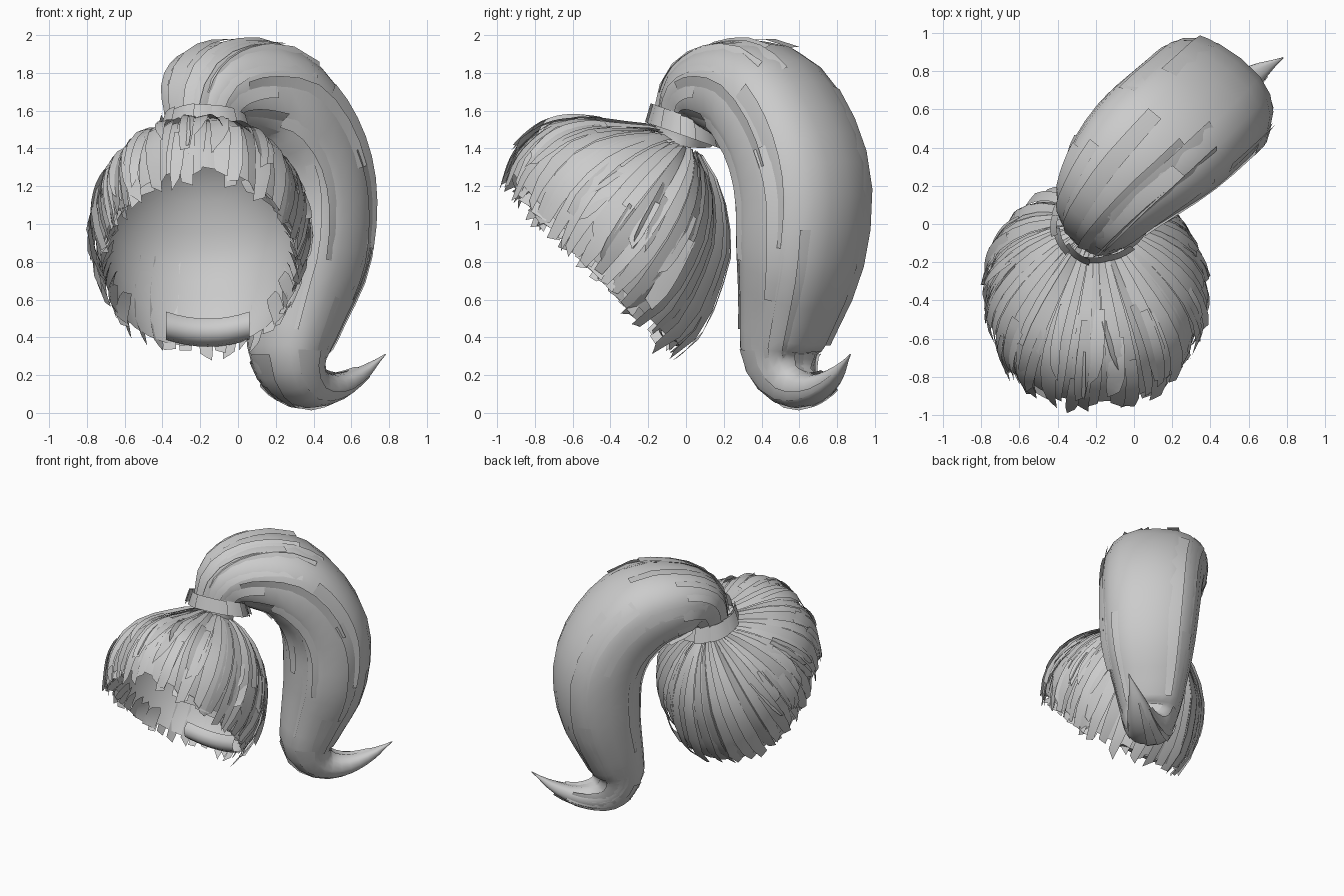
import bpy, bmesh, math, random
from mathutils import Vector as V

if "Cube" in bpy.data.objects:
    bpy.data.objects.remove(bpy.data.objects["Cube"])

random.seed(4)


def make(name, sheets):
    """Build one smooth object from (function, nu, nv) parameter sheets."""
    bm = bmesh.new()
    for fn, nu, nv in sheets:
        g = [[bm.verts.new(fn(i / nu, j / nv)) for j in range(nv + 1)] for i in range(nu + 1)]
        for i in range(nu):
            for j in range(nv):
                bm.faces.new((g[i][j], g[i + 1][j], g[i + 1][j + 1], g[i][j + 1]))
    bmesh.ops.remove_doubles(bm, verts=bm.verts, dist=0.0005)
    bmesh.ops.recalc_face_normals(bm, faces=bm.faces)
    for f in bm.faces:
        f.smooth = True
    me = bpy.data.meshes.new(name)
    bm.to_mesh(me)
    bm.free()
    ob = bpy.data.objects.new(name, me)
    bpy.context.collection.objects.link(ob)
    return ob


def smooth(a, b, x):
    x = max(0, min(1, (x - a) / (b - a)))
    return x * x * (3 - 2 * x)


# Head surface: polar angle t from the gather axis, azimuth p (0 = front)
C = V((-0.2, -0.36, 0.95))
AX, FR, SX = V((0, 0.6, 0.8)), V((0, -0.8, 0.6)), V((1, 0, 0))


def head(t, p, off=0):
    c = math.cos(p)
    r = 0.58 + 0.02 * (1 - smooth(0, 60, t)) + off
    if c > 0:
        r += 0.13 * c * c * smooth(30, 75, t) - 0.03 * c * smooth(85, 105, t)
    else:
        r += 0.03 * c * c * smooth(40, 75, t) + 0.11 * c * c * smooth(75, 120, t)
    a = math.radians(t)
    return C + r * (math.cos(a) * AX + math.sin(a) * (c * FR + math.sin(p) * SX))


def rim(p):
    return 110 - 9 * math.cos(p) + 6 * abs(math.sin(p))


make("hair_cap", [(lambda u, v: head(10 + u * (rim(v * math.tau) - 16), v * math.tau, -0.025), 12, 40)])


# Layered strips of hair radiating from the gather to the brim
def strip(p, w, t0, t1, o0, o1, tilt, skew):
    def fn(u, v):
        k = v - 0.5
        taper = 1 - 0.35 * smooth(0.75, 1, u)
        return head(t0 + u * (t1 - t0) + 5 * k * skew * u, p + k * w * taper + skew * 0.05 * u,
                    o0 + (o1 - o0) * u + tilt * k)
    return fn, 8, 2


strips = []
R = random.uniform
for i in range(46):
    p = i / 46 * math.tau
    strips.append(strip(p, 0.15, 11, rim(p) + R(-4, 2), 0, R(-0.02, 0.012), R(-0.03, 0.03), R(-1, 1)))
for i in range(40):
    p = R(-2.2, 2.2)
    t0 = R(45, 80)
    strips.append(strip(p, R(0.08, 0.15), t0, min(t0 + R(22, 40), rim(p) + 2), R(-0.02, 0.01),
                        R(0, 0.015), R(-0.04, 0.04), R(-1.5, 1.5)))
make("hair_strips", strips)

# Inward-curling cards along the temples
make("temple_cards", [strip(s * (0.5 + 0.16 * i), 0.2, rim(0.5 + 0.16 * i) - 1, rim(0.5 + 0.16 * i) - 12,
                            -0.01, R(-0.11, -0.07), R(-0.03, 0.03), R(-1, 1))
                      for s in (-1, 1) for i in range(12)])

# Turned-under roll at the nape
make("nape_roll", [(lambda u, v: V((-0.38 + 0.44 * u,
                                    -0.03 - 0.1 * math.sin(v * 2.6) - 0.1 * (u - 0.5) ** 2,
                                    0.43 - 0.08 * math.cos(v * 2.6) + 0.15 * (u - 0.5) ** 2)), 8, 5)])

# Ponytail: centre, half width, half thickness
K = [(-0.2, -0.02, 1.43, .17, .14), (-0.2, 0.02, 1.55, .19, .16), (-0.17, 0.1, 1.67, .26, .21),
     (-0.06, 0.24, 1.71, .33, .26), (0.12, 0.41, 1.66, .38, .3), (0.28, 0.55, 1.45, .38, .31),
     (0.36, 0.62, 1.17, .37, .32), (0.36, 0.6, 0.82, .34, .3), (0.3, 0.54, 0.52, .27, .24),
     (0.27, 0.5, 0.3, .21, .19), (0.34, 0.57, 0.15, .16, .13), (0.49, 0.68, 0.13, .11, .08),
     (0.64, 0.79, 0.2, .06, .045), (0.78, 0.87, 0.31, .004, .003)]
P = V((0.78, -0.63, 0))


def key(s):
    s = max(0, min(0.9999, s)) * (len(K) - 1)
    i = int(s)
    f = s - i
    a, b, c, d = (K[max(0, min(len(K) - 1, i + n))] for n in (-1, 0, 1, 2))
    return [0.5 * (2 * q + (r - o) * f + (2 * o - 5 * q + 4 * r - e) * f * f
                   + (3 * q - o - 3 * r + e) * f ** 3) for o, q, r, e in zip(a, b, c, d)]


def tail(s, ang, off=0):
    k, k0, k1 = key(s), key(s - 0.02), key(s + 0.02)
    tan = (V(k1[:3]) - V(k0[:3])).normalized()
    n = tan.cross(P).normalized()
    c, d = math.cos(ang), math.sin(ang)
    c, d = (math.copysign(abs(q) ** 0.82, q) for q in (c, d))
    return V(k[:3]) + P * c * max(0.003, k[3] + off) + n * d * max(0.003, k[4] + off)


make("ponytail", [(lambda u, v: tail(u, v * math.tau, -0.005), 34, 20)])


# Loose locks lying on the ponytail
def lock(a, w, s0, s1, o0, o1, tilt):
    return (lambda u, v: tail(s0 + u * (s1 - s0), a + (v - 0.5) * w * (1 - 0.5 * u),
                              o0 + (o1 - o0) * u + tilt * (v - 0.5))), 8, 2


locks = [lock(R(0, 6.28), R(0.25, 0.5), s, s + R(0.15, 0.3), -0.005, R(-0.01, 0.01), R(-0.03, 0.03))
         for s in [R(0.1, 0.65) for _ in range(20)]]
locks += [lock(i / 14 * math.tau, 0.4, 0.06, R(0.2, 0.32), 0.0, R(-0.01, 0.015), R(-0.04, 0.04)) for i in range(14)]
locks += [lock(R(0, 6.28), 0.7, R(0.68, 0.75), R(0.86, 0.93), 0.0, 0.0, R(-0.02, 0.02)) for _ in range(8)]
make("ponytail_locks", locks)


# Overlapping cards wrapped round the ponytail base
def wrap(a0, tilt):
    def fn(u, v):
        a = a0 + (u - 0.5) * 0.7
        r = 0.185 + 0.03 * (1 - v) + tilt * (u - 0.5)
        return V((-0.19 + r * 1.15 * math.cos(a), r * math.sin(a) + 0.01,
                  1.46 + 0.11 * v - 0.35 * r * math.sin(a)))
    return fn, 4, 2


make("hair_wrap", [wrap(i / 12 * math.tau, R(-0.04, 0.04)) for i in range(12)])
